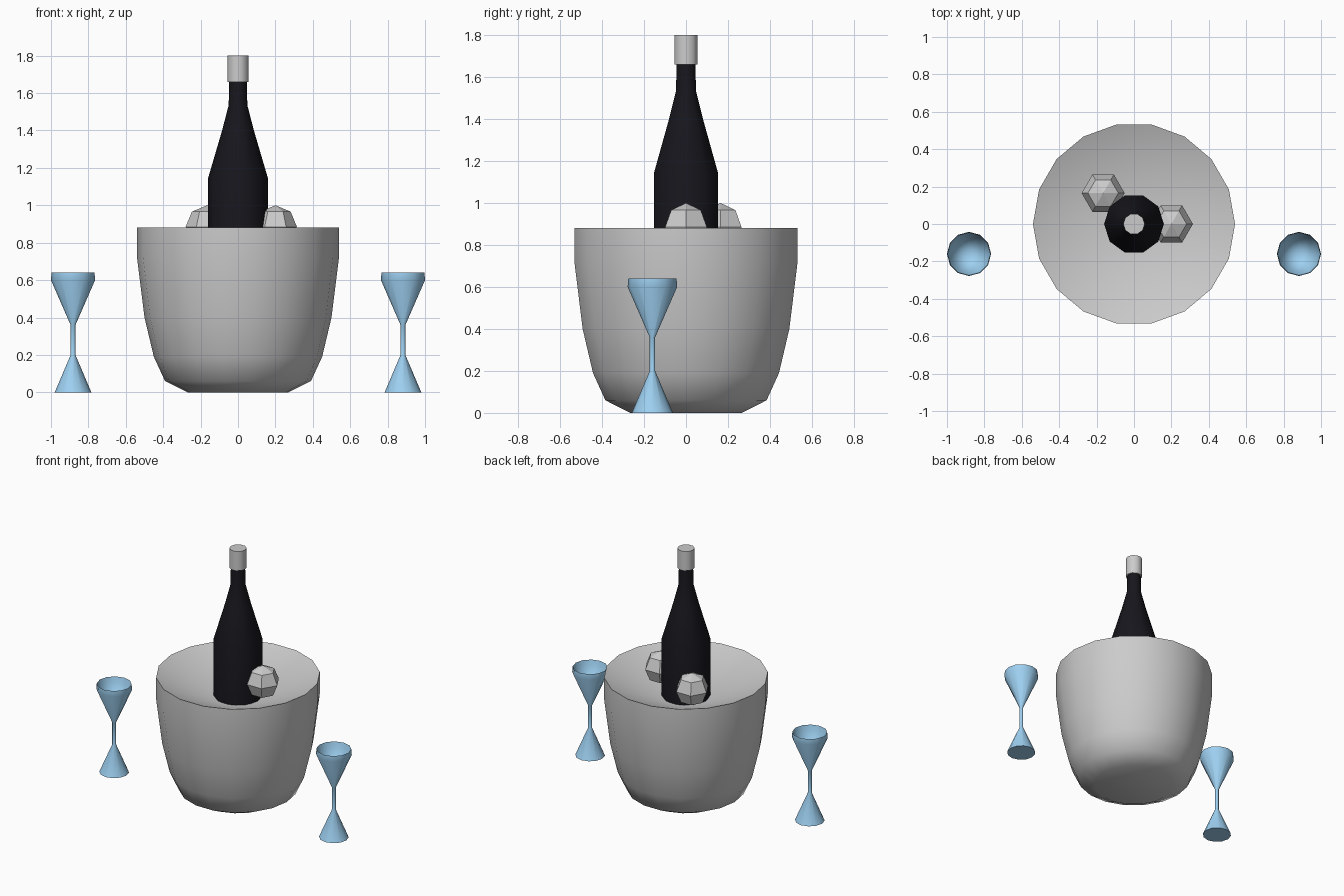
import bpy, math

if "Cube" in bpy.data.objects:
    bpy.data.objects.remove(bpy.data.objects["Cube"])

def material(name, rgb):
    m = bpy.data.materials.new(name)
    m.diffuse_color = (*rgb, 1)
    m.use_nodes = True
    m.node_tree.nodes["Principled BSDF"].inputs["Base Color"].default_value = m.diffuse_color
    return m

def lathe(name, profile, sides, loc=(0, 0, 0), mat=None, angle=40):
    """Spin (radius, z) points round z; radius 0 becomes a single pole."""
    verts, rings, faces = [], [], []
    for r, z in profile:
        n = 1 if r == 0 else sides
        rings.append([len(verts) + i for i in range(n)])
        verts += [(r * math.cos(2 * math.pi * i / sides),
                   r * math.sin(2 * math.pi * i / sides), z) for i in range(n)]
    for a, b in zip(rings, rings[1:]):
        for i in range(sides):
            j = (i + 1) % sides
            quad = [a[i % len(a)], a[j % len(a)], b[j % len(b)], b[i % len(b)]]
            faces.append(list(dict.fromkeys(quad)))
    if len(rings[0]) > 1:
        faces.append(rings[0][::-1])
    if len(rings[-1]) > 1:
        faces.append(rings[-1])
    me = bpy.data.meshes.new(name)
    me.from_pydata(verts, [], faces)
    ob = bpy.data.objects.new(name, me)
    ob.location = loc
    bpy.context.collection.objects.link(ob)
    if mat:
        me.materials.append(mat)
    bpy.ops.object.select_all(action='DESELECT')
    ob.select_set(True)
    bpy.context.view_layer.objects.active = ob
    if angle:
        bpy.ops.object.shade_smooth_by_angle(angle=math.radians(angle))
    return ob

black = material("dark_glass", (0.008, 0.008, 0.012))
blue = material("blue_glass", (0.34, 0.63, 0.88))

# bucket with a shallow conical top surface
lathe("bucket", [(0.27, 0), (0.39, 0.06), (0.45, 0.19), (0.50, 0.40), (0.54, 0.72),
                 (0.54, 0.88), (0, 0.67)], 18)

# bottle and its foil cap
lathe("bottle", [(0.16, 0.60), (0.16, 1.145), (0.085, 1.40), (0.05, 1.535), (0.047, 1.67)],
      10, mat=black)
lathe("bottle_cap", [(0.057, 1.66), (0.057, 1.80)], 10)

# ice lumps
R = 0.115
ball = [(R * math.sin(k * math.pi / 4) if 0 < k < 4 else 0, -R * math.cos(k * math.pi / 4))
        for k in range(5)]
for i, (x, y) in enumerate([(0.20, 0), (-0.165, 0.165)]):
    lathe(f"ice_{i + 1}", ball, 6, (x, y, 0.885), angle=0)

# pair of hollow drinking glasses
glass = [(0.098, 0), (0.013, 0.20), (0.013, 0.36), (0.118, 0.60), (0.115, 0.64),
         (0.105, 0.60), (0, 0.37)]
for side, x in (("left", -0.882), ("right", 0.882)):
    lathe(f"{side}_glass", glass, 12, (x, -0.16, 0), blue)
